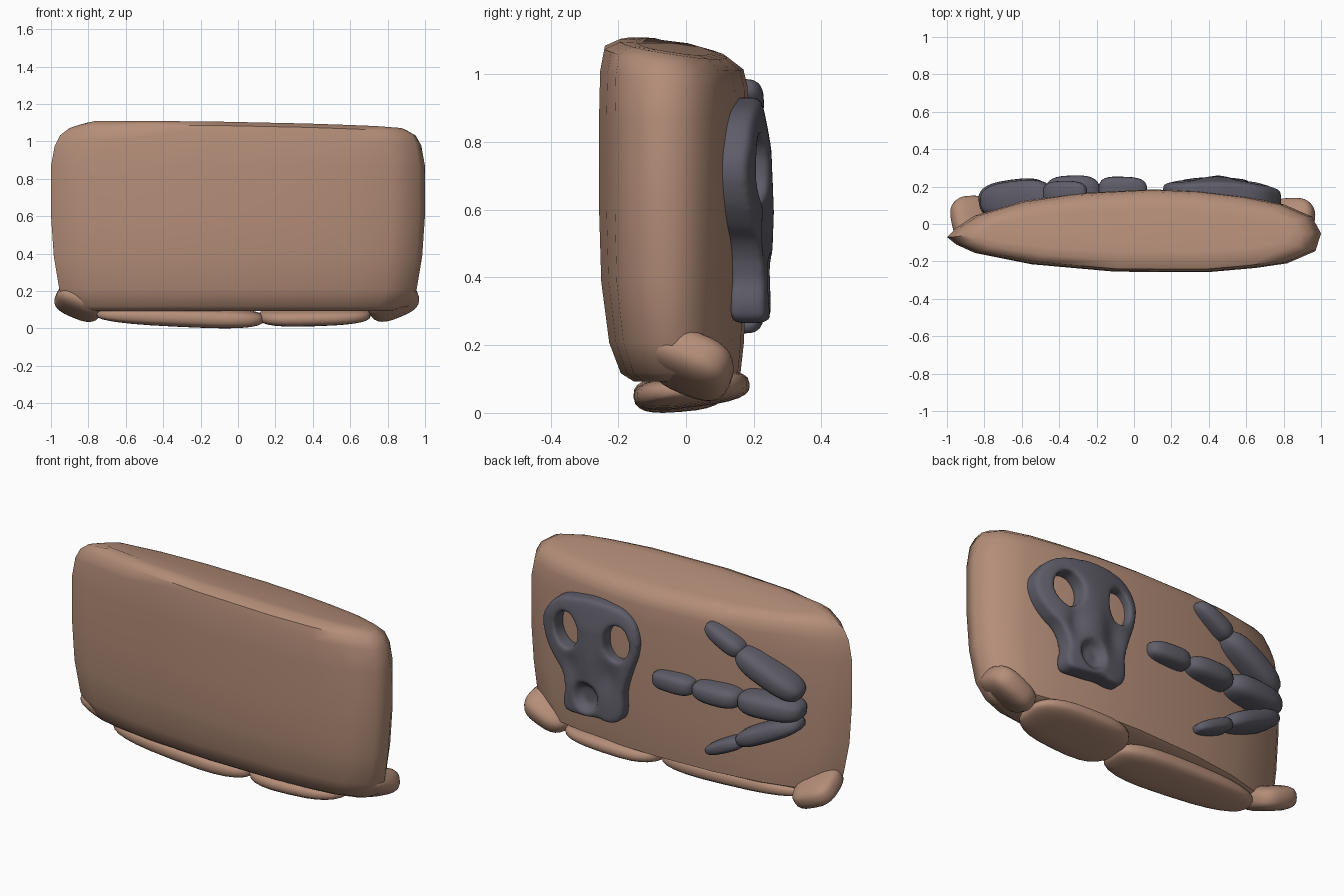
import bpy, bmesh, math
from mathutils import Vector

if "Cube" in bpy.data.objects:
    bpy.data.objects.remove(bpy.data.objects["Cube"])


def material(name, rgb):
    m = bpy.data.materials.new(name)
    m.diffuse_color = (*rgb, 1)
    m.use_nodes = True
    m.node_tree.nodes["Principled BSDF"].inputs["Base Color"].default_value = m.diffuse_color
    return m


STONE = material("stone", (0.46, 0.27, 0.19))
BONE = material("bone", (0.115, 0.11, 0.14))


def add_object(name, bm, mat, angle=50):
    bmesh.ops.recalc_face_normals(bm, faces=bm.faces)
    me = bpy.data.meshes.new(name)
    bm.to_mesh(me)
    bm.free()
    me.materials.append(mat)
    ob = bpy.data.objects.new(name, me)
    bpy.context.collection.objects.link(ob)
    bpy.ops.object.select_all(action='DESELECT')
    ob.select_set(True)
    bpy.context.view_layer.objects.active = ob
    bpy.ops.object.shade_smooth_by_angle(angle=math.radians(angle))
    return ob


def pebble(name, p0, p1, depth, width, taper, mat, roll=0.0, power=0.7):
    """Blunt rounded stone from p0 to p1; depth runs along y, taper = (start, end)."""
    p0, p1 = Vector(p0), Vector(p1)
    ax = (p1 - p0).normalized()
    ay = Vector((0, math.cos(roll), math.sin(roll)))
    ay = (ay - ax * ay.dot(ax)).normalized()
    az = ax.cross(ay)
    half, mid = (p1 - p0).length / 2, (p0 + p1) / 2
    blunt = lambda c: math.copysign(abs(c) ** power, c)
    bm = bmesh.new()
    bmesh.ops.create_uvsphere(bm, u_segments=24, v_segments=14, radius=1)
    for v in bm.verts:
        u, a, b = blunt(v.co.z), blunt(v.co.x), blunt(v.co.y)
        s = taper[0] + (taper[1] - taper[0]) * (u + 1) / 2
        v.co = mid + ax * u * half + ay * a * depth * s + az * b * width * s
    return add_object(name, bm, mat)


# Slab: lens-shaped plan lofted upward, with a top that slopes to the back
plan = [(-1, -.07), (-.95, -.11), (-.85, -.155), (-.55, -.215), (-.1, -.255), (.4, -.257),
        (.65, -.235), (.82, -.21), (.97, -.145), (1, -.05), (.95, .04), (.8, .105), (.6, .145),
        (.35, .175), (.1, .185), (-.3, .165), (-.6, .12), (-.85, .045), (-.95, -.02)]
# height, x scale, y scale, y shift, share of the top slope
rings = [(.105, .84, .6, .015, 0), (.13, .91, .8, .02, 0), (.22, .955, .9, .008, 0),
         (.4, .985, .97, 0, 0), (.62, 1, 1, 0, 0), (.88, 1, 1, 0, 0), (1.0, .98, .985, 0, .7),
         (1.057, .95, .93, 0, 1), (1.085, .9, .72, 0, 1), (1.09, .84, .5, 0, 1)]
bm = bmesh.new()
loops = []
for z, sx, sy, dy, t in rings:
    loop = []
    for x, y in plan:
        x, y = x * sx, -.035 + (y + .035) * sy + dy
        drop = .022 * x + .16 * y + .25 * max(0, -x - .78)
        loop.append(bm.verts.new((x, y, z - t * drop)))
    loops.append(loop)
n = len(plan)
for lo, hi in zip(loops, loops[1:]):
    for i in range(n):
        bm.faces.new((lo[i], lo[(i + 1) % n], hi[(i + 1) % n], hi[i]))
bm.faces.new(loops[0])
bm.faces.new(loops[-1])
add_object("slab", bm, STONE)

# Supporting stones along the foot of the slab
pebble("left_corner_stone", (-.97, .02, .2), (-.73, .03, .095), .14, .07, (.95, .9), STONE, -.4)
pebble("right_corner_stone", (.955, .01, .215), (.7, .015, .1), .145, .08, (.95, .85), STONE, -.45)
pebble("long_base_stone", (-.76, -.01, .09), (.14, -.025, .062), .15, .06, (.75, 1), STONE, .08)
pebble("short_base_stone", (.11, .015, .075), (.71, .02, .085), .185, .052, (1, .85), STONE, .12)

# Middle finger bones
pebble("middle_finger_tip", (.07, .175, .6), (-.19, .175, .605), .082, .056, (.9, 1), BONE, 0, .62)
pebble("middle_finger_joint", (-.18, .175, .605), (-.475, .155, .605), .1, .062, (.9, 1), BONE)
pebble("middle_finger_base", (-.455, .16, .605), (-.83, .115, .61), .115, .078, (.9, .85), BONE)

# Upper and lower finger bones, mirrored about the middle finger
for side, s, k in (("upper", 1, 1), ("lower", -1, .75)):
    h = lambda z: .62 + s * z
    pebble(side + "_finger_tip", (-.255, .175, h(.36)), (-.48, .155, h(.25)),
           .075, .056 * k, (.75, 1), BONE)
    pebble(side + "_finger_base", (-.445, .155, h(.255)), (-.815, .115, h(.075)),
           .11, .078 * k, (.9, .85), BONE)

# Skull: flat outline with two eye holes, remeshed, rounded and bent onto the slab
outline = [(.75, .82), (.68, .89), (.55, .93), (.35, .94), (.22, .9), (.16, .8), (.165, .7),
           (.2, .6), (.24, .47), (.25, .33), (.285, .29), (.4, .29), (.53, .28), (.6, .285),
           (.62, .33), (.61, .41), (.645, .51), (.71, .57), (.77, .66), (.785, .75)]


def ellipse(cx, cz, rx, rz):
    return [(cx + rx * math.cos(a), cz + rz * math.sin(a))
            for a in (i * math.pi / 4 for i in range(8))]


cu = bpy.data.curves.new("skull_outline", 'CURVE')
cu.dimensions, cu.fill_mode, cu.extrude = '2D', 'BOTH', .053
for pts in (outline, ellipse(.605, .735, .082, .1), ellipse(.285, .74, .072, .1)):
    sp = cu.splines.new('BEZIER')
    sp.bezier_points.add(len(pts) - 1)
    for bp, (x, z) in zip(sp.bezier_points, pts):
        bp.co = (x, z, 0)
        bp.handle_left_type = bp.handle_right_type = 'AUTO'
    sp.use_cyclic_u = True


def evaluated(ob):
    bpy.context.collection.objects.link(ob)
    dg = bpy.context.evaluated_depsgraph_get()
    me = bpy.data.meshes.new_from_object(ob.evaluated_get(dg))
    bpy.data.objects.remove(ob)
    return me


plate = bpy.data.objects.new("plate", evaluated(bpy.data.objects.new("outline", cu)))
plate.modifiers.new("weld", 'WELD').merge_threshold = .0005
rm = plate.modifiers.new("remesh", 'REMESH')
rm.mode, rm.voxel_size = 'VOXEL', .012
sm = plate.modifiers.new("round", 'SMOOTH')
sm.factor, sm.iterations = .5, 14
bm = bmesh.new()
bm.from_mesh(evaluated(plate))


def bump(x, z, cx, cz, rx, rz, p=1):
    return math.exp(-(((x - cx) / rx) ** 2 + ((z - cz) / rz) ** 2) ** p)


for v in bm.verts:
    x, z, d = v.co
    y = .198 + d - .5 * (x - .43) ** 2 - .3 * max(0, z - .78) ** 1.3
    f = min(1, max(0, d / .04))
    y -= f * .045 * bump(x, z, .465, .395, .068, .075, 3)
    y -= f * .02 * (bump(x, z, .33, .54, .06, .1) + bump(x, z, .57, .55, .05, .09))
    y -= f * .05 * max(0, x - .6)
    y += f * .008 * bump(x, z, .45, .6, .06, .15)
    v.co = (x, y, z)
add_object("skull", bm, BONE)

# Settle everything on the ground
low = min(v.co.z for o in bpy.data.objects for v in o.data.vertices)
for o in bpy.data.objects:
    for v in o.data.vertices:
        v.co.z -= low
